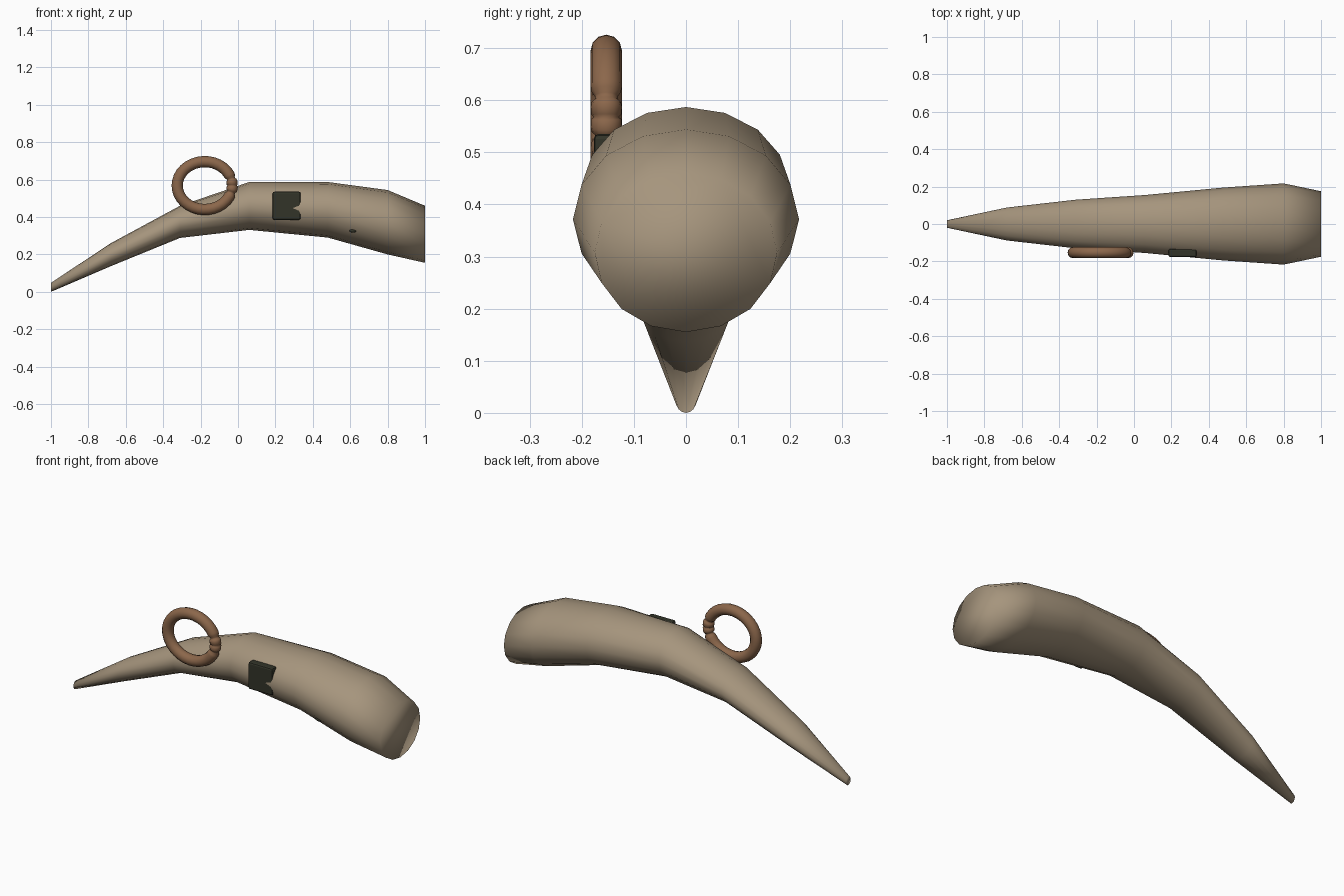
import bpy, bmesh, math
from mathutils import Vector

if "Cube" in bpy.data.objects:
    bpy.data.objects.remove(bpy.data.objects["Cube"])


def material(name, rgb):
    m = bpy.data.materials.new(name)
    m.diffuse_color = (*rgb, 1)
    m.use_nodes = True
    m.node_tree.nodes["Principled BSDF"].inputs["Base Color"].default_value = m.diffuse_color
    return m


horn_mat = material("pale horn", (0.38, 0.30, 0.205))
bronze = material("bronze brown", (0.26, 0.135, 0.07))
dark = material("dark olive", (0.032, 0.034, 0.022))


def finish(bm, name, mat, smooth=True):
    bmesh.ops.recalc_face_normals(bm, faces=bm.faces)
    for f in bm.faces:
        f.smooth = smooth
    me = bpy.data.meshes.new(name)
    bm.to_mesh(me)
    bm.free()
    me.materials.append(mat)
    ob = bpy.data.objects.new(name, me)
    bpy.context.collection.objects.link(ob)
    return ob


def loft(bm, rings, closed=False):
    """Skin a list of point rings, capped at both ends unless closed."""
    vs = [[bm.verts.new(p) for p in r] for r in rings]
    n = len(vs[0])
    for i in range(len(vs) if closed else len(vs) - 1):
        a, b = vs[i], vs[(i + 1) % len(vs)]
        for j in range(n):
            k = (j + 1) % n
            bm.faces.new((a[j], a[k], b[k], b[j]))
    if not closed:
        bm.faces.new(vs[0])
        bm.faces.new(vs[-1])


# Horn body: x, bottom z, top z, half width
SECTIONS = [(-1, 0.0, 0.048, 0.02), (-0.68, 0.137, 0.26, 0.088),
            (-0.31, 0.288, 0.46, 0.13), (0.06, 0.331, 0.587, 0.155),
            (0.48, 0.29, 0.587, 0.195), (0.8, 0.2, 0.544, 0.217),
            (1, 0.155, 0.46, 0.175)]
SIDES = 16
bm = bmesh.new()
loft(bm, [[Vector((x, w * math.cos(2 * math.pi * j / SIDES),
                   (lo + hi) / 2 + (hi - lo) / 2 * math.sin(2 * math.pi * j / SIDES)))
           for j in range(SIDES)] for x, lo, hi, w in SECTIONS])
finish(bm, "horn_body", horn_mat)

# Carrying ring: oval loop whose two knobbed ends meet on the right
half = [(0, 0.024), (2, 0.029), (9, 0.03), (13, 0.028), (15, 0.022),
        (18, 0.022), (22, 0.028), (27, 0.03)]
half += [(a, 0.03) for a in range(38, 180, 11)]
stations = half + [(180, 0.03)] + [(360 - a, r) for a, r in reversed(half[1:])]
rings = []
for deg, r in stations:
    t = math.radians(deg)
    centre = Vector((-0.178 + 0.147 * math.cos(t), -0.153, 0.568 + 0.128 * math.sin(t)))
    out = Vector((math.cos(t) / 0.147, 0, math.sin(t) / 0.128)).normalized()
    rings.append([centre + r * (out * math.cos(a) + Vector((0, 1, 0)) * math.sin(a))
                  for a in (2 * math.pi * j / 12 for j in range(12))])
bm = bmesh.new()
loft(bm, rings, closed=True)
finish(bm, "carrying_ring", bronze)

# Side plate: flat block let into the horn, with softened edges
bm = bmesh.new()
bmesh.ops.create_cube(bm, size=1)
for v in bm.verts:
    v.co = Vector((0.26 + v.co.x * 0.15, -0.155 + v.co.y * 0.044, 0.46 + v.co.z * 0.15))
plate = finish(bm, "side_plate", dark, False)
bev = plate.modifiers.new("soft_edges", "BEVEL")
bev.width = 0.009
bev.segments = 2

# Small stud lower on the same side
bm = bmesh.new()
bmesh.ops.create_uvsphere(bm, u_segments=12, v_segments=8, radius=1)
for v in bm.verts:
    v.co = Vector((0.615 + v.co.x * 0.02, -0.168 + v.co.y * 0.008, 0.326 + v.co.z * 0.009))
finish(bm, "small_stud", dark)
